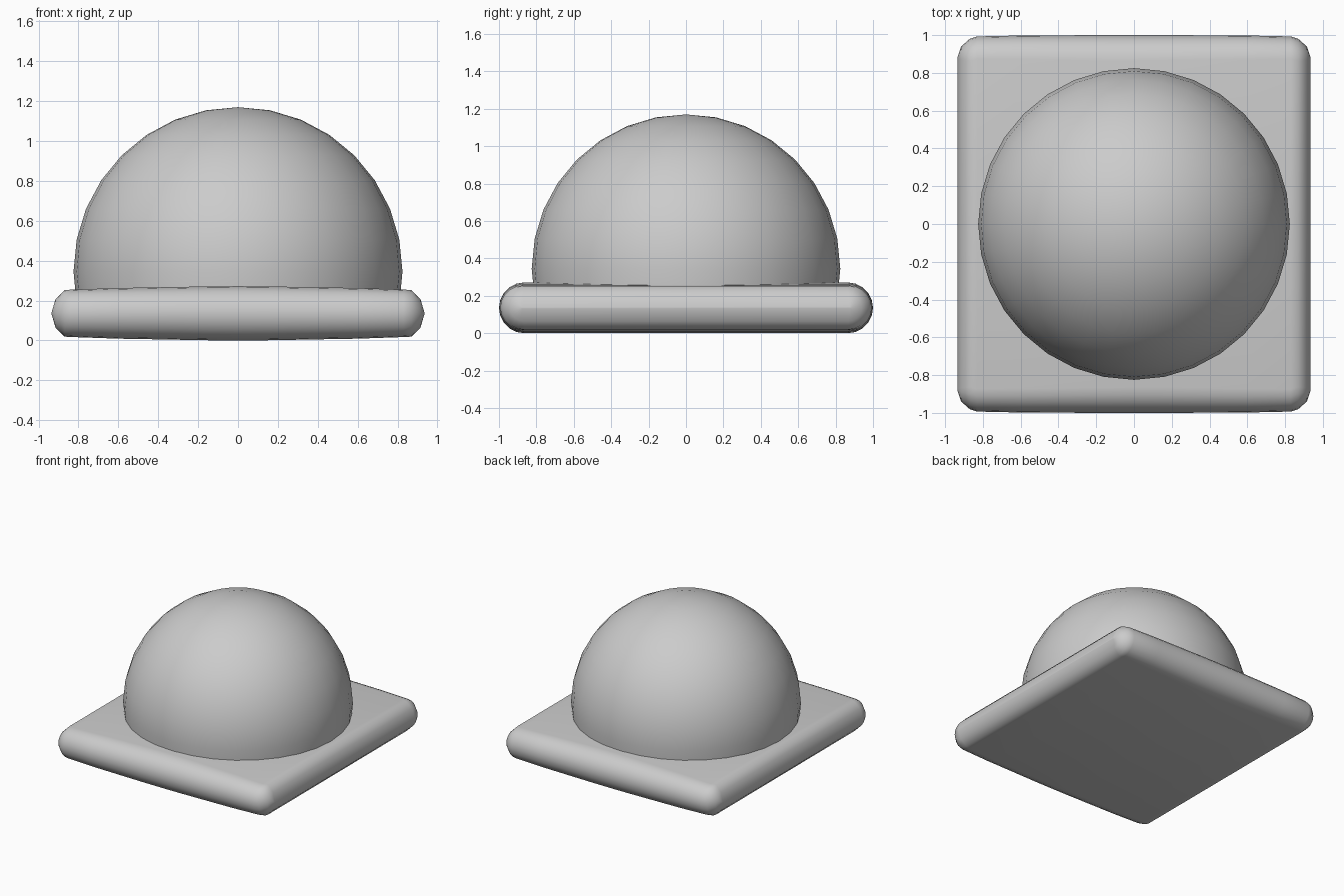
import bpy, bmesh
from math import sin, cos, pi

if "Cube" in bpy.data.objects:
    bpy.data.objects.remove(bpy.data.objects["Cube"])


def finish(name, bm, angle=None):
    bmesh.ops.recalc_face_normals(bm, faces=bm.faces[:])
    for f in bm.faces:
        f.smooth = True
    me = bpy.data.meshes.new(name)
    bm.to_mesh(me)
    bm.free()
    ob = bpy.data.objects.new(name, me)
    bpy.context.collection.objects.link(ob)
    return ob


# Base plate: stadium cross-sections lofted along x, slightly bulged in the middle
CENTRE_Z = 0.136
half = [(0.15, 0.135, 1.0), (0.6, 0.127, 0.998), (0.83, 0.119, 0.993),
        (0.87, 0.117, 0.98), (0.915, 0.072, 0.94), (0.935, 0.004, 0.88)]
stations = [(-x, h, y) for x, h, y in reversed(half)] + [(0, 0.136, 1.0)] + half
SEG = 10


def stadium(bm, x, h, y):
    ring = []
    for side in (1, -1):
        for i in range(SEG + 1):
            a = pi / 2 - pi * i / SEG
            ring.append(bm.verts.new((x, side * (y - h + h * cos(a)),
                                      CENTRE_Z + side * h * sin(a))))
    return ring


bm = bmesh.new()
rings = [stadium(bm, *s) for s in stations]
for a, b in zip(rings, rings[1:]):
    n = len(a)
    for i in range(n):
        j = (i + 1) % n
        bm.faces.new((a[i], a[j], b[j], b[i]))
bm.faces.new(rings[0])
bm.faces.new(rings[-1])
finish("base_plate", bm)

# Dome: sphere with its lower rings removed, sunk into the plate
R, DOME_Z = 0.825, 0.345
bm = bmesh.new()
bmesh.ops.create_uvsphere(bm, u_segments=32, v_segments=16, radius=R)
low = [v for v in bm.verts if v.co.z < -R * sin(pi / 16) - 0.01]
bmesh.ops.delete(bm, geom=low, context='VERTS')
bmesh.ops.translate(bm, verts=bm.verts[:], vec=(0, 0, DOME_Z))
# recalculated normals face outward on the open shell
finish("dome", bm)
